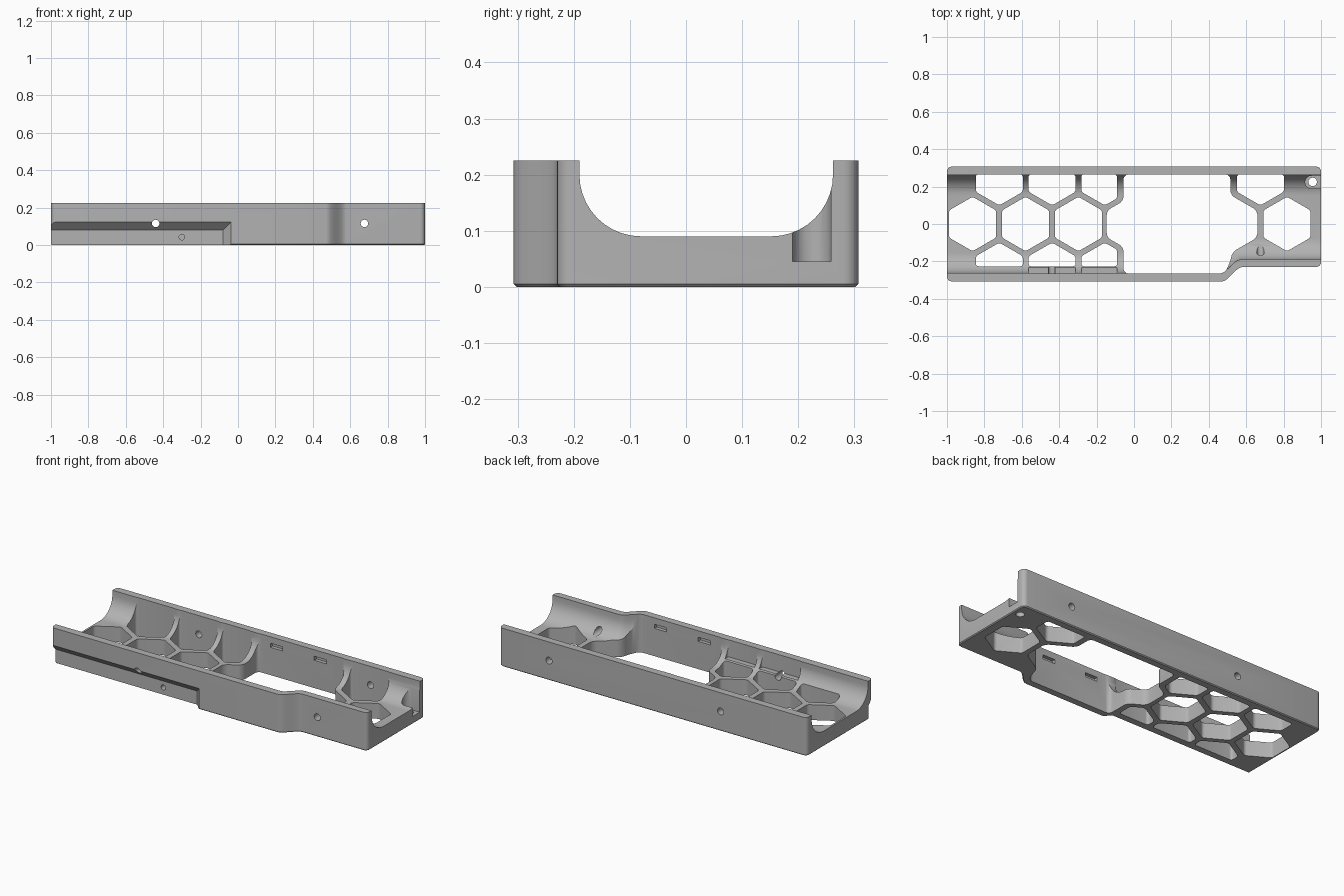
import bpy, bmesh, math
from mathutils import Matrix

if "Cube" in bpy.data.objects:
    bpy.data.objects.remove(bpy.data.objects["Cube"], do_unlink=True)

H = 0.225          # body height
BACK = 0.307       # outer back wall
WALL = 0.264       # inner wall of the openings
HALF = 0.126       # half width of a honeycomb cell
SIDE = HALF / math.sqrt(3)
PITCH = 0.283
ROW = PITCH * math.sqrt(3) / 2

grey = bpy.data.materials.new("plain_grey")
grey.use_nodes = True
grey.diffuse_color = (0.45, 0.45, 0.45, 1)
grey.node_tree.nodes["Principled BSDF"].inputs["Base Color"].default_value = grey.diffuse_color


def finish(name, bm):
    bmesh.ops.recalc_face_normals(bm, faces=bm.faces)
    mesh = bpy.data.meshes.new(name)
    bm.to_mesh(mesh)
    bm.free()
    mesh.materials.append(grey)
    obj = bpy.data.objects.new(name, mesh)
    bpy.context.collection.objects.link(obj)
    return obj


def prism(name, points, z0, z1, radius=0, chamfer=0):
    """Upright prism with rounded corners and optional chamfered base."""
    bm = bmesh.new()
    bm.faces.new([bm.verts.new((x, y, z0)) for x, y in points])
    if radius:
        bmesh.ops.bevel(bm, geom=bm.verts[:], offset=radius, segments=5,
                        profile=0.5, affect='VERTICES', clamp_overlap=True)
    base = bm.faces[:]
    top = bmesh.ops.extrude_face_region(bm, geom=base, use_keep_orig=True)["geom"]
    for v in top:
        if isinstance(v, bmesh.types.BMVert):
            v.co.z = z1
    bmesh.ops.recalc_face_normals(bm, faces=bm.faces)
    if chamfer:
        edges = [e for e in bm.edges if all(abs(v.co.z - z0) < 1e-6 for v in e.verts)]
        bmesh.ops.bevel(bm, geom=edges, offset=chamfer, segments=1, affect='EDGES')
    return finish(name, bm)


def loft(name, rings):
    """Closed solid through matching rings of points."""
    bm = bmesh.new()
    rows = [[bm.verts.new(p) for p in ring] for ring in rings]
    n = len(rows[0])
    for a, b in zip(rows, rows[1:]):
        for i in range(n):
            j = (i + 1) % n
            bm.faces.new((a[i], a[j], b[j], b[i]))
    bm.faces.new(rows[0])
    bm.faces.new(rows[-1])
    return finish(name, bm)


def box(name, x0, x1, y0, y1, z0, z1, radius=0):
    return prism(name, [(x0, y0), (x1, y0), (x1, y1), (x0, y1)], z0, z1, radius)


def drill(name, centre, radius, depth, along_y=True):
    bm = bmesh.new()
    turn = Matrix.Rotation(math.pi / 2, 4, 'X') if along_y else Matrix()
    bmesh.ops.create_cone(bm, cap_ends=True, segments=20, radius1=radius, radius2=radius,
                          depth=depth, matrix=Matrix.Translation(centre) @ turn)
    return finish(name, bm)


def step(x, start, low, high):
    """Smooth jog of the front wall."""
    t = min(max((x - start) / 0.11, 0), 1)
    return low + (high - low) * t * t * (3 - 2 * t)


# Outer body with the jogged front wall
r = 0.026
outline = []
for cx, cy, a0 in ((1 - r, BACK - r, 0), (-1 + r, BACK - r, 90), (-1 + r, -BACK + r, 180)):
    for k in range(6):
        a = math.radians(a0 + 18 * k)
        outline.append((cx + r * math.cos(a), cy + r * math.sin(a)))
outline += [(0.47 + 0.011 * i, step(0.47 + 0.011 * i, 0.47, -BACK, -0.23)) for i in range(11)]
for k in range(6):
    a = math.radians(270 + 18 * k)
    outline.append((1 - r + r * math.cos(a), -0.23 + r + r * math.sin(a)))
body = prism("tray_body", outline, 0, H, chamfer=0.005)

cutters = []


# Long trough with filleted sides
def trough_ring(x):
    front, back, f = step(x, 0.46, -0.262, -0.19), 0.262, 0.11
    arc = [math.radians(9 * k) for k in range(11)]
    ring = [(x, front, 0.3)]
    ring += [(x, front + f - f * math.cos(a), 0.2 - f * math.sin(a)) for a in arc]
    ring += [(x, back - f + f * math.cos(a), 0.2 - f * math.sin(a)) for a in reversed(arc)]
    return ring + [(x, back, 0.3)]


stations = [-1.1] + [0.46 + 0.011 * i for i in range(11)] + [1.1]
cutters.append(loft("trough_cutter", [trough_ring(x) for x in stations]))

# Full honeycomb cells along the middle
for cx in (-0.863, -0.58, -0.297, 0.818):
    cell = [(cx + 2 * SIDE * math.sin(math.radians(60 * k)),
             2 * SIDE * math.cos(math.radians(60 * k))) for k in range(6)]
    cutters.append(prism("cell_cutter", cell, -0.1, 0.4, 0.012))


# Clipped cells against the walls
def wall_cell(cx, sign, wall, clip=1.0):
    right = min(cx + HALF, clip)
    tip = ROW - 2 * SIDE
    pts = [(cx - HALF, wall), (cx - HALF, ROW - SIDE), (cx, tip),
           (right, tip + (right - cx) / math.sqrt(3)), (right, wall)]
    return prism("wall_cell_cutter", [(x, sign * y) for x, y in pts], -0.1, 0.4, 0.014)


for cx in (-0.72, -0.438, -0.156):
    cutters.append(wall_cell(cx, 1, WALL, -0.09))
    cutters.append(wall_cell(cx, -1, 0.226, -0.09))
cutters.append(wall_cell(0.676, 1, WALL))

# Upper pockets beside the two front cells
for x0, x1 in ((-0.564, -0.312), (-0.282, -0.09)):
    cutters.append(box("front_pocket_cutter", x0, x1, -WALL, -0.2, 0.125, 0.4, 0.012))

# Large central opening
opening = [(-0.056, WALL), (-0.056, 0.123), (-0.146, 0.072), (-0.146, -0.072),
           (-0.056, -0.123), (-0.056, -WALL), (0.485, -WALL), (0.515, -0.2),
           (0.525, -0.15), (0.66, -0.072), (0.66, 0.072), (0.515, 0.155), (0.515, WALL)]
cutters.append(prism("opening_cutter", opening, -0.1, 0.4, 0.03))


# Slanted recess low on the front wall
def recess_ring(z, y):
    return [(-1.1, y, z), (-0.345 - y, y, z), (0.055, -0.4, z), (-1.1, -0.4, z)]


cutters.append(loft("recess_cutter", [recess_ring(-0.1, -0.265), recess_ring(0.08, -0.265),
                                      recess_ring(0.16, -0.345)]))

# Cross holes, pin hole and end pocket
for x in (-0.44, 0.676):
    cutters.append(drill("cross_hole_cutter", (x, 0, 0.115), 0.02, 1))
cutters.append(drill("small_hole_cutter", (-0.3, -0.26, 0.042), 0.015, 0.07))
cutters.append(box("end_pocket_cutter", 0.915, 1.1, 0.19, 0.258, 0.045, 0.4, 0.033))
cutters.append(drill("pin_hole_cutter", (0.955, 0.225, 0), 0.023, 0.3, False))

# Shallow slots on the inner walls
for x in (0.066, 0.35):
    for s in (-1, 1):
        cutters.append(box("slot_cutter", x - 0.04, x + 0.04, s * 0.25, s * 0.285, 0.163, 0.187))

# Carve the body
bpy.context.view_layer.objects.active = body
for cutter in cutters:
    cutter.hide_render = True
    mod = body.modifiers.new("cut", 'BOOLEAN')
    mod.operation = 'DIFFERENCE'
    mod.solver = 'EXACT'
    mod.object = cutter
    bpy.ops.object.modifier_apply(modifier=mod.name)
    bpy.data.objects.remove(cutter, do_unlink=True)

bpy.ops.object.select_all(action='DESELECT')
body.select_set(True)
bpy.ops.object.shade_smooth_by_angle(angle=math.radians(30))
